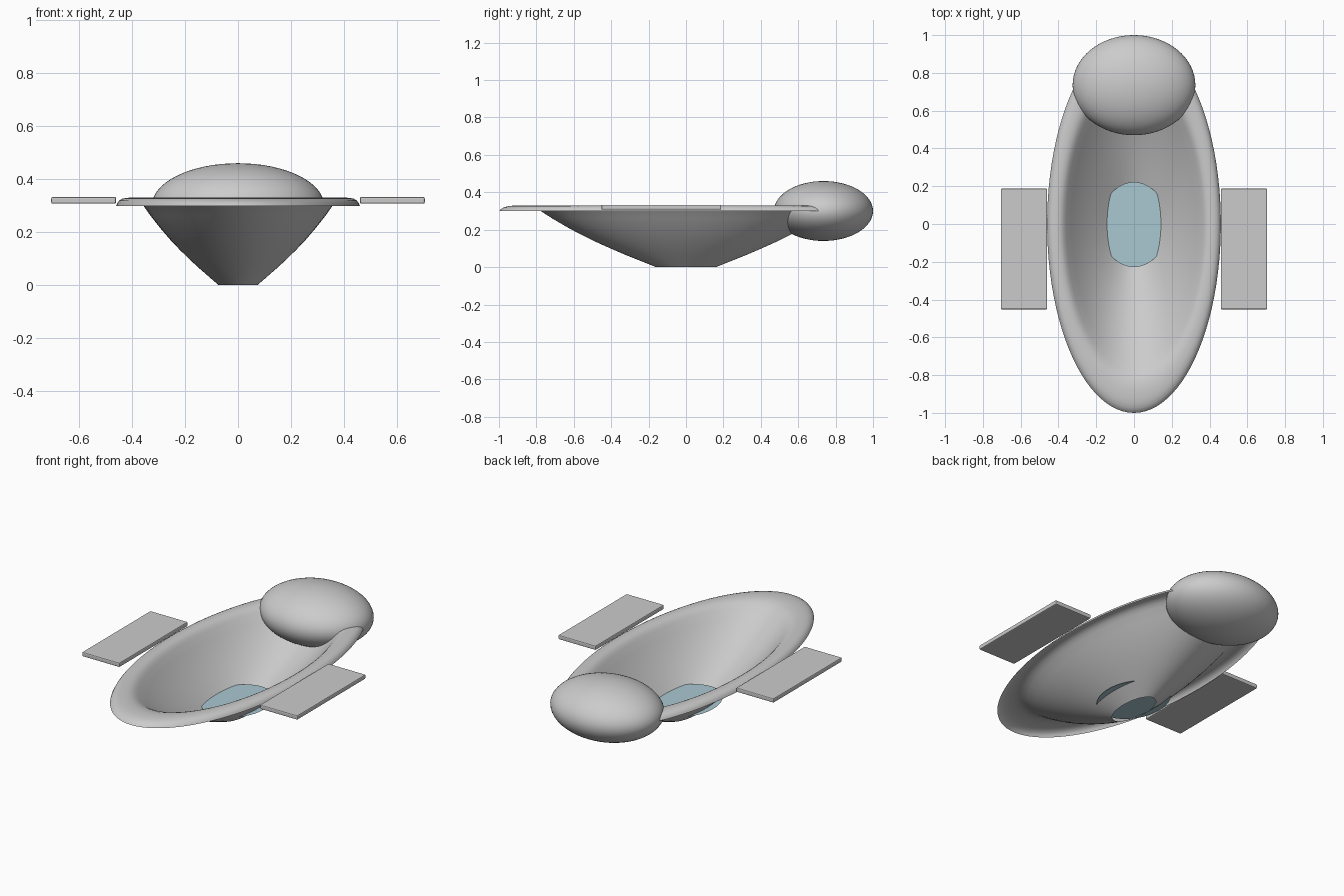
import bpy, bmesh, math

if "Cube" in bpy.data.objects:
    bpy.data.objects.remove(bpy.data.objects["Cube"])

def finish(bm, name, smooth=True):
    me = bpy.data.meshes.new(name)
    bmesh.ops.recalc_face_normals(bm, faces=bm.faces)
    bm.to_mesh(me)
    bm.free()
    ob = bpy.data.objects.new(name, me)
    bpy.context.collection.objects.link(ob)
    if smooth:
        for p in me.polygons:
            p.use_smooth = True
    return ob

# Tub shell: one open profile (radius along y, height) swept round an ellipse
WIDTH = 0.46
SEG = 96
profile = [(0.16, 0.0), (0.24, 0.032), (0.32, 0.064), (0.40, 0.098),
           (0.48, 0.134), (0.56, 0.173), (0.64, 0.216), (0.72, 0.263),
           (0.78, 0.302), (0.81, 0.317), (0.84, 0.326), (0.88, 0.330),
           (0.92, 0.329), (0.95, 0.326), (0.975, 0.319), (0.99, 0.310), (1.0, 0.299)]
bm = bmesh.new()
rings = []
for r, z in profile:
    rings.append([bm.verts.new((WIDTH * r * math.cos(2 * math.pi * i / SEG),
                                r * math.sin(2 * math.pi * i / SEG), z))
                  for i in range(SEG)])
for a, b in zip(rings, rings[1:]):
    for i in range(SEG):
        j = (i + 1) % SEG
        bm.faces.new((a[i], a[j], b[j], b[i]))
finish(bm, "tub_shell")

# Water disc near the bottom, slightly wider than the shell
bm = bmesh.new()
bmesh.ops.create_circle(bm, cap_ends=True, segments=64, radius=1)
bmesh.ops.scale(bm, vec=(0.178, 0.225, 1), verts=bm.verts)
bmesh.ops.translate(bm, vec=(0, -0.003, 0.06), verts=bm.verts)
water = finish(bm, "water_disc", False)
mat = bpy.data.materials.new("pale_blue")
mat.diffuse_color = (0.40, 0.58, 0.65, 1)
mat.use_nodes = True
mat.node_tree.nodes["Principled BSDF"].inputs["Base Color"].default_value = mat.diffuse_color
water.data.materials.append(mat)

# Head pillow: squashed sphere over the back of the rim
bm = bmesh.new()
bmesh.ops.create_uvsphere(bm, u_segments=64, v_segments=32, radius=1)
bmesh.ops.scale(bm, vec=(0.325, 0.265, 0.16), verts=bm.verts)
bmesh.ops.translate(bm, vec=(0, 0.735, 0.30), verts=bm.verts)
finish(bm, "head_pillow")

# Arm rests: thin slabs on both sides
for side, label in ((-1, "left"), (1, "right")):
    bm = bmesh.new()
    bmesh.ops.create_cube(bm, size=1)
    bmesh.ops.scale(bm, vec=(0.245, 0.64, 0.026), verts=bm.verts)
    bmesh.ops.translate(bm, vec=(side * 0.5825, -0.132, 0.32), verts=bm.verts)
    arm = finish(bm, label + "_arm_rest", False)
    bev = arm.modifiers.new("soft_edges", 'BEVEL')
    bev.width = 0.006
    bev.segments = 2
